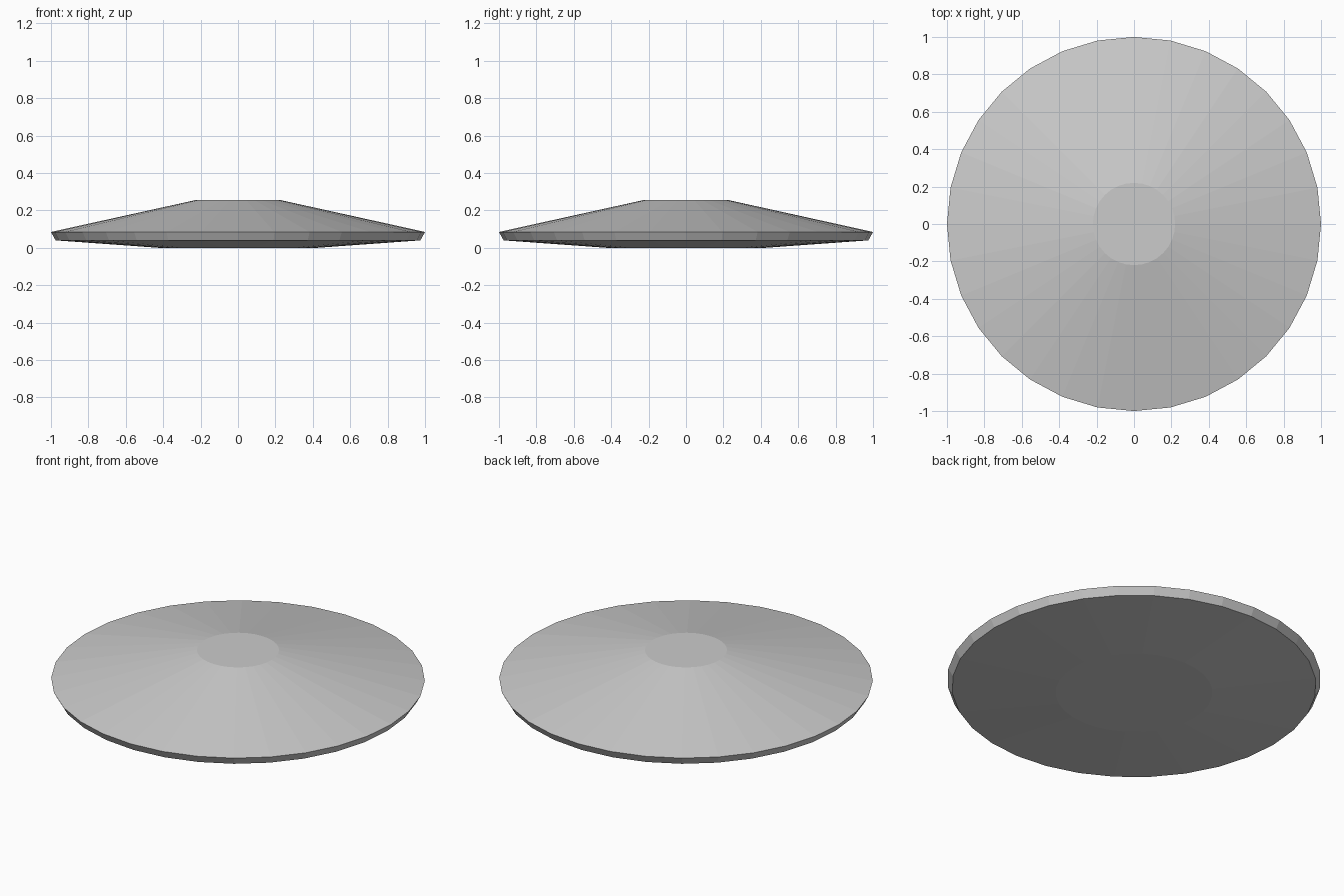
import bpy, bmesh
from math import cos, sin, tau

if "Cube" in bpy.data.objects:
    bpy.data.objects.remove(bpy.data.objects["Cube"])

SIDES = 32
# Profile of the disc: (radius, height) from underside to top
PROFILE = [(0.42, 0.0), (0.975, 0.04), (1.0, 0.085), (0.22, 0.257)]


def lathe(name, profile, sides):
    bm = bmesh.new()
    rings = [[bm.verts.new((r * cos(tau * i / sides), r * sin(tau * i / sides), z))
              for i in range(sides)] for r, z in profile]
    # Side bands
    for low, high in zip(rings, rings[1:]):
        for i in range(sides):
            j = (i + 1) % sides
            bm.faces.new((low[i], low[j], high[j], high[i]))
    # Flat caps
    bm.faces.new(rings[0][::-1])
    bm.faces.new(rings[-1])
    mesh = bpy.data.meshes.new(name)
    bm.to_mesh(mesh)
    bm.free()
    obj = bpy.data.objects.new(name, mesh)
    bpy.context.collection.objects.link(obj)
    return obj


# Shallow faceted disc with sloped top, bevelled rim and flat crown
lathe("disc_body", PROFILE, SIDES)
